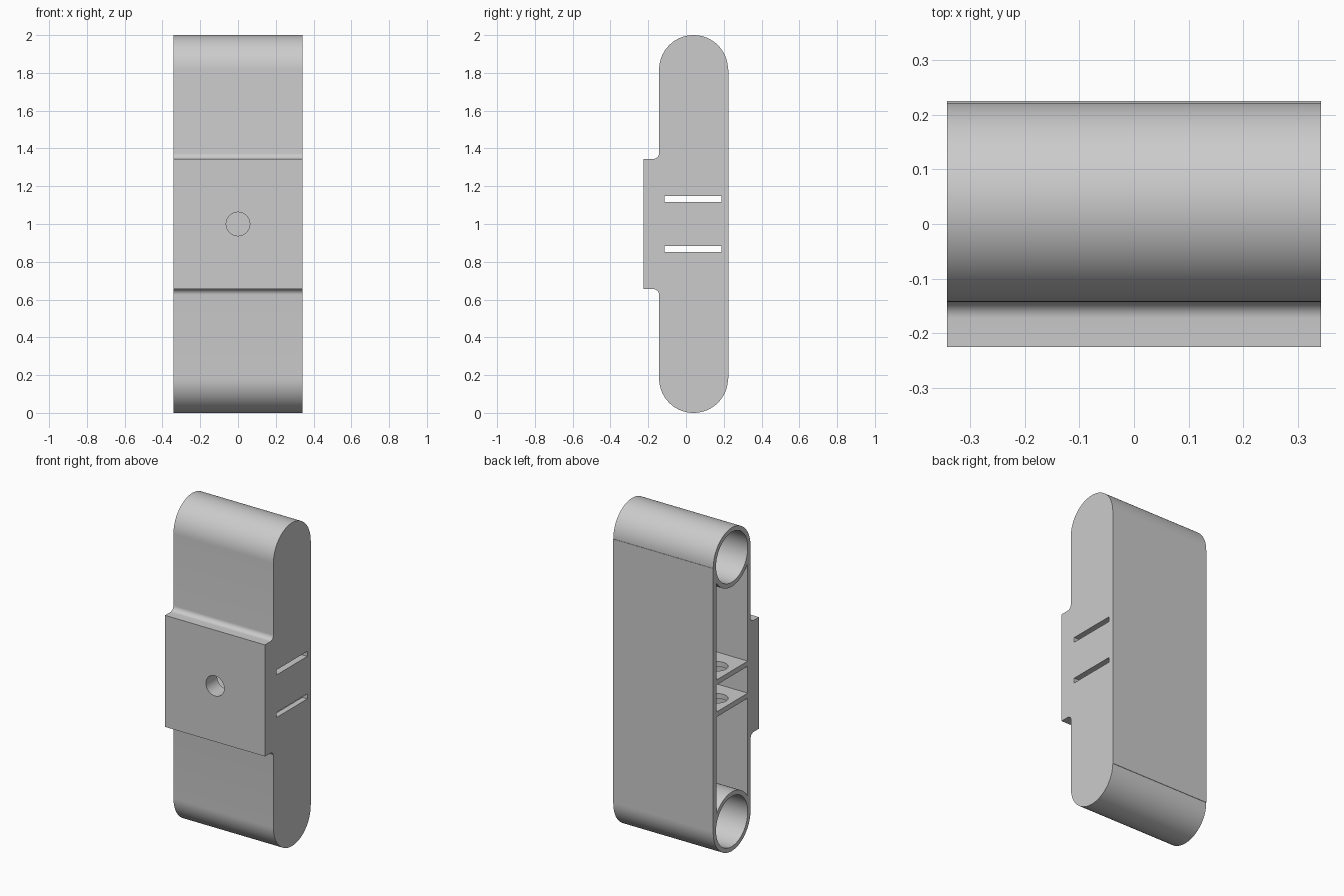
import bpy, bmesh, math
from mathutils import Vector

if "Cube" in bpy.data.objects:
    bpy.data.objects.remove(bpy.data.objects["Cube"], do_unlink=True)

HALF = 0.342                 # half width along x
CY, R, BORE = 0.04, 0.1825, 0.155   # end tubes: axis y, outer and inner radius
TOP = 0.8175                 # tube axis height above the middle
FRONT, BACK = -0.115, 0.19   # inner faces of the front and back walls
INNER = HALF - 0.035         # inner face of the closed side
OPEN = -HALF - 0.05          # cutters start outside the open side


def arc(cy, cz, r, a0, a1, n):
    steps = [math.radians(a0 + (a1 - a0) * i / n) for i in range(n + 1)]
    return [(cy + r * math.cos(a), cz + r * math.sin(a)) for a in steps]


def flip(points):
    return [(y, -z) for y, z in reversed(points)]


def extrude(name, points, x0, x1):
    """Prism along x from a (y, z) outline measured from the middle height."""
    bm = bmesh.new()
    face = bm.faces.new([bm.verts.new((x0, y, z + 1)) for y, z in points])
    out = bmesh.ops.extrude_face_region(bm, geom=[face])
    moved = [v for v in out["geom"] if isinstance(v, bmesh.types.BMVert)]
    bmesh.ops.translate(bm, verts=moved, vec=Vector((x1 - x0, 0, 0)))
    bmesh.ops.recalc_face_normals(bm, faces=bm.faces)
    mesh = bpy.data.meshes.new(name)
    bm.to_mesh(mesh)
    bm.free()
    obj = bpy.data.objects.new(name, mesh)
    bpy.context.collection.objects.link(obj)
    return obj


def box(y0, y1, z0, z1):
    return [(y0, z0), (y1, z0), (y1, z1), (y0, z1)]


def cylinder(name, radius, depth, location, rotation=(0, 0, 0)):
    bpy.ops.mesh.primitive_cylinder_add(vertices=48, radius=radius, depth=depth,
                                        location=location, rotation=rotation)
    obj = bpy.context.object
    obj.name = name
    return obj


# Housing outline: rounded end, front block with filleted corners, mirrored
upper = [(0.225, TOP)] + arc(CY, TOP, R, 0, 180, 40)
upper += arc(-0.1725, 0.375, 0.03, 0, -90, 8) + [(-0.225, 0.345)]
housing = extrude("housing", upper + flip(upper), -HALF, HALF)

# Cavities on the open side, mirrored above and below the middle
cutters = [extrude("middle_chamber_cutter", box(FRONT, BACK, -0.083, 0.083), OPEN, INNER)]
a_back = -math.degrees(math.acos((BACK - CY) / R))
a_front = -math.degrees(math.acos((FRONT - CY) / R))
chamber = [(FRONT, 0.115), (BACK, 0.115)] + arc(CY, TOP, R, a_back, a_front, 24)
bore = arc(CY, TOP, BORE, 0, 360, 64)[:-1]
slot = box(FRONT + 0.001, BACK - 0.001, 0.116, 0.147)
for side, shape in (("upper", lambda p: p), ("lower", flip)):
    cutters.append(extrude(side + "_bore_cutter", shape(bore), OPEN, INNER))
    cutters.append(extrude(side + "_chamber_cutter", shape(chamber), OPEN, INNER))
    cutters.append(extrude(side + "_slot_cutter", shape(slot), INNER - 0.1, HALF + 0.05))

# Mounting hole through the front block, and a hole through both shelves
cutters.append(cylinder("mounting_hole_cutter", 0.0625, 0.3, (0, -0.2, 1),
                        (math.pi / 2, 0, 0)))
cutters.append(cylinder("shelf_hole_cutter", 0.063, 0.4, (-0.24, CY, 1)))

bpy.ops.object.select_all(action="DESELECT")
housing.select_set(True)
bpy.context.view_layer.objects.active = housing
for cutter in cutters:
    cutter.hide_render = True
    mod = housing.modifiers.new("cut", "BOOLEAN")
    mod.operation = "DIFFERENCE"
    mod.solver = "EXACT"
    mod.object = cutter
    bpy.ops.object.modifier_apply(modifier=mod.name)
    bpy.data.objects.remove(cutter, do_unlink=True)

# Light grey plastic
grey = bpy.data.materials.new("light_grey")
grey.use_nodes = True
color = (0.6, 0.6, 0.6, 1)
grey.diffuse_color = color
grey.node_tree.nodes["Principled BSDF"].inputs["Base Color"].default_value = color
housing.data.materials.clear()
housing.data.materials.append(grey)
bpy.ops.object.shade_smooth_by_angle(angle=math.radians(30))
